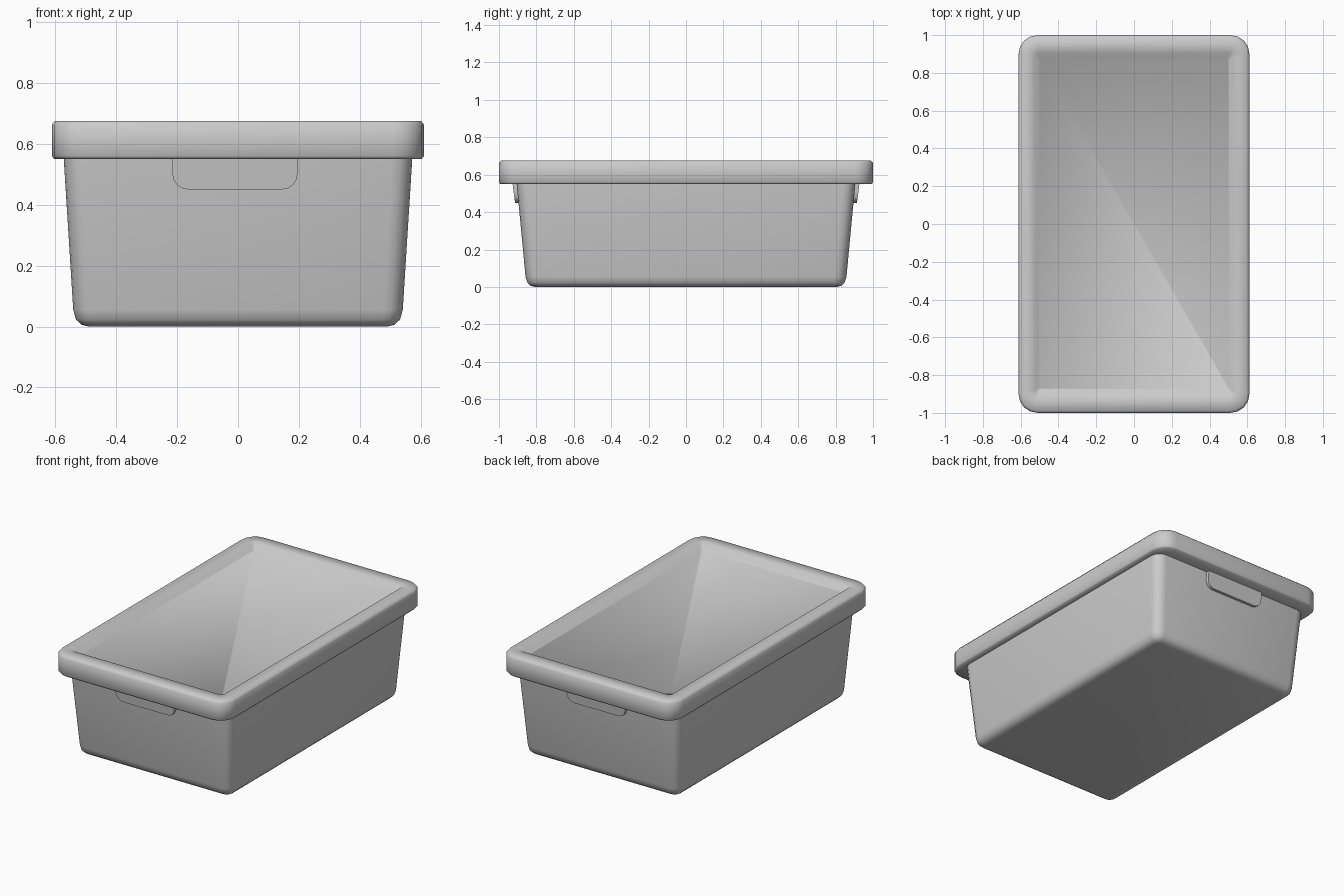
import bpy, bmesh, math

if "Cube" in bpy.data.objects:
    bpy.data.objects.remove(bpy.data.objects["Cube"])


def finish(name, bm, angle=None):
    bmesh.ops.recalc_face_normals(bm, faces=bm.faces[:])
    mesh = bpy.data.meshes.new(name)
    bm.to_mesh(mesh)
    bm.free()
    ob = bpy.data.objects.new(name, mesh)
    bpy.context.collection.objects.link(ob)
    bpy.ops.object.select_all(action='DESELECT')
    ob.select_set(True)
    bpy.context.view_layer.objects.active = ob
    if angle is None:
        bpy.ops.object.shade_smooth()
    else:
        bpy.ops.object.shade_smooth_by_angle(angle=math.radians(angle))
    return ob


def rounded_ring(hx, hy, r, segs):
    pts = []
    for i, (sx, sy) in enumerate([(1, 1), (-1, 1), (-1, -1), (1, -1)]):
        for k in range(segs + 1):
            a = math.pi / 2 * (i + k / segs)
            pts.append((sx * (hx - r) + r * math.cos(a), sy * (hy - r) + r * math.sin(a)))
    return pts


def loft(name, rings, segs, cap):
    """Skin rounded rectangles (half x, half y, corner radius, z); cap is a ring index."""
    bm = bmesh.new()
    loops = [[bm.verts.new((x, y, z)) for x, y in rounded_ring(hx, hy, r, segs)]
             for hx, hy, r, z in rings]
    for a, b in zip(loops, loops[1:]):
        n = len(a)
        for i in range(n):
            j = (i + 1) % n
            bm.faces.new((a[i], a[j], b[j], b[i]))
    bm.faces.new(loops[cap])
    ob = finish(name, bm)
    # an open shell: point the capped face outward
    face = ob.data.polygons[-1]
    if face.normal.z * (1 if cap else -1) < 0:
        ob.data.flip_normals()
    return ob


# Tapered tub with rounded floor edge
loft("tub", [
    (0.490, 0.805, 0.025, 0.000),
    (0.514, 0.830, 0.040, 0.006),
    (0.532, 0.848, 0.055, 0.023),
    (0.541, 0.858, 0.062, 0.055),
    (0.572, 0.905, 0.065, 0.550),
    (0.575, 0.910, 0.065, 0.600),
], 4, 0)

# Lid: underside, outer lip, top rim, sloped wall and sunken panel
loft("lid", [
    (0.560, 0.893, 0.060, 0.552),
    (0.603, 0.993, 0.095, 0.550),
    (0.611, 1.000, 0.100, 0.560),
    (0.611, 1.000, 0.100, 0.662),
    (0.601, 0.990, 0.095, 0.675),
    (0.525, 0.905, 0.020, 0.675),
    (0.503, 0.875, 0.008, 0.640),
], 4, -1)

# Grip tabs on both ends, leaning with the tub wall
outline = [(-0.215, 0.58)]
for cx, start in ((-0.165, math.pi), (0.145, 1.5 * math.pi)):
    for k in range(5):
        a = start + k * math.pi / 8
        outline.append((cx + 0.05 * math.cos(a), 0.50 + 0.05 * math.sin(a)))
outline.append((0.195, 0.58))

for name, side in (("front_grip", -1), ("back_grip", 1)):
    bm = bmesh.new()
    outer, inner = [], []
    for x, z in outline:
        y = 0.914 + 0.13 * (z - 0.45)
        outer.append(bm.verts.new((x, side * y, z)))
        inner.append(bm.verts.new((x, side * (y - 0.035), z)))
    bm.faces.new(outer)
    bm.faces.new(inner)
    for i in range(len(outer)):
        j = (i + 1) % len(outer)
        bm.faces.new((outer[i], outer[j], inner[j], inner[i]))
    finish(name, bm, 35)
